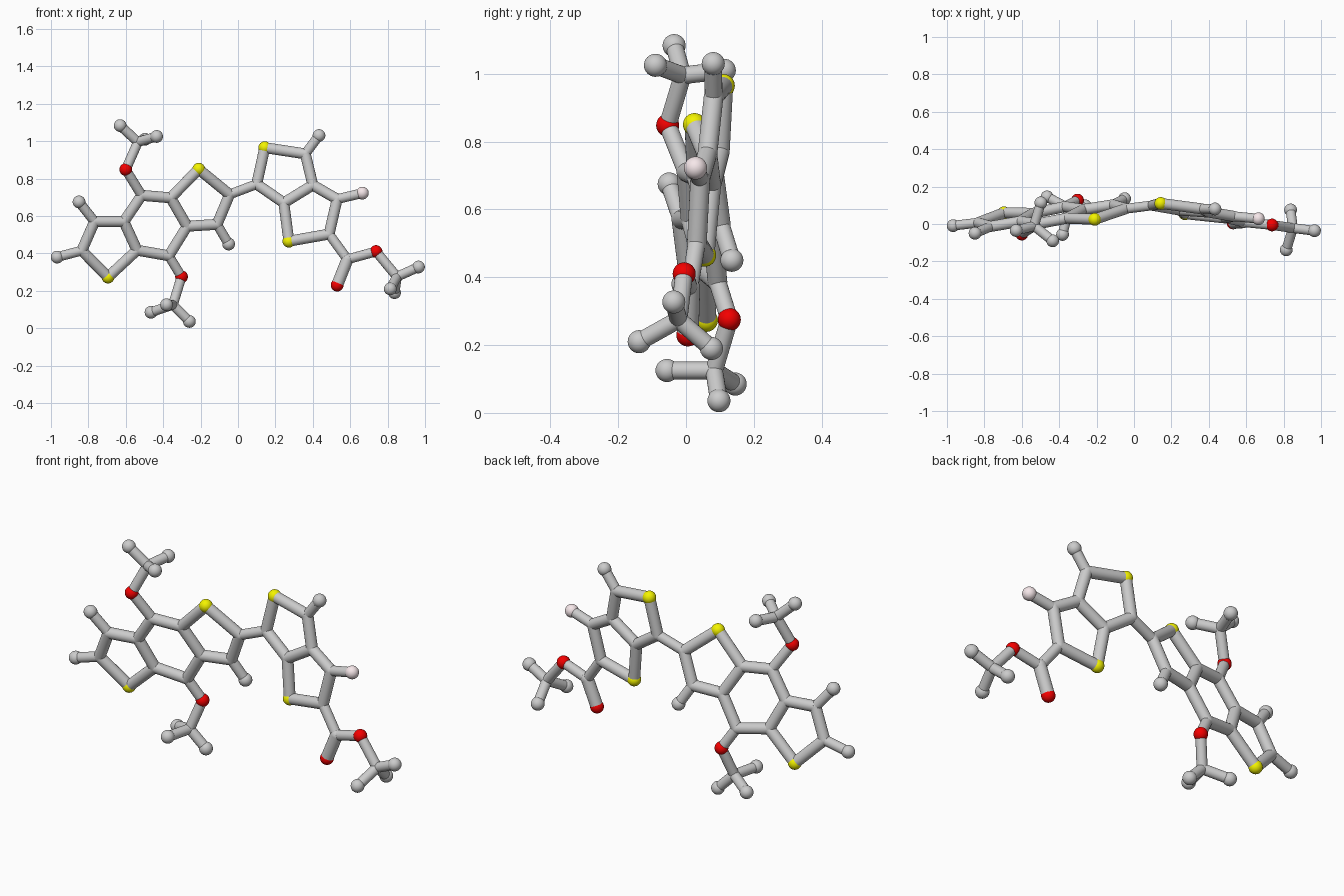
import bpy
from mathutils import Vector

if "Cube" in bpy.data.objects:
    bpy.data.objects.remove(bpy.data.objects["Cube"])

# Stick radii and end-ball radius
SINGLE, RING, DOUBLE, BALL = 0.026, 0.029, 0.032, 0.034


def colour(name, rgb):
    m = bpy.data.materials.new(name)
    m.diffuse_color = (*rgb, 1)
    m.use_nodes = True
    m.node_tree.nodes["Principled BSDF"].inputs["Base Color"].default_value = m.diffuse_color
    return m


MATS = {
    "sulphur": colour("yellow", (0.9, 0.9, 0.0)),
    "oxygen": colour("red", (0.9, 0.0, 0.0)),
    "fluorine": colour("pale_pink", (0.92, 0.8, 0.82)),
}
KINDS = {"S": "sulphur", "O": "oxygen", "F": "fluorine", "H": "hydrogen", "C": "carbon"}


# Each half of the molecule is a tilted flat sheet: y follows from x and z
def left_y(x, z):
    return 0.043 + 0.173 * (x + 0.452) - 0.206 * (z - 0.56)


def right_y(x, z):
    return 0.055 - 0.12 * (x - 0.272) + 0.079 * (z - 0.465)


LEFT = {
    "Ha": (-0.967, 0.38), "Hb": (-0.85, 0.675), "Ca": (-0.835, 0.415), "Cb": (-0.767, 0.57),
    "S1": (-0.695, 0.273), "Cc": (-0.61, 0.57), "Cd": (-0.54, 0.417), "Ce": (-0.515, 0.71),
    "Cf": (-0.37, 0.387), "Cg": (-0.36, 0.697), "Ch": (-0.272, 0.545), "S2": (-0.21, 0.85),
    "Ci": (-0.045, 0.715), "Cj": (-0.112, 0.555), "Hj": (-0.05, 0.45), "O2": (-0.302, 0.275),
}
RIGHT = {
    "Ck": (0.10, 0.77), "S3": (0.143, 0.965), "Cl": (0.36, 0.932), "Hl": (0.433, 1.03),
    "Cm": (0.40, 0.765), "Cn": (0.245, 0.67), "S4": (0.272, 0.465), "Co": (0.487, 0.503),
    "Cp": (0.53, 0.69), "F1": (0.665, 0.722), "Cq": (0.585, 0.368), "O3": (0.53, 0.23),
    "O4": (0.738, 0.41),
}
atoms = {n: Vector((x, left_y(x, z), z)) for n, (x, z) in LEFT.items()}
atoms.update({n: Vector((x, right_y(x, z), z)) for n, (x, z) in RIGHT.items()})
atoms["O1"] = Vector((-0.60, -0.054, 0.848))

# Bonds as chains of atom names
RING_CHAINS = ["Ca Cb Cc Cd S1 Ca", "Cc Ce Cg Ch Cf Cd", "Cg S2 Ci Cj Ch",
               "Ck S3 Cl Cm Cn Ck", "Cm Cp Co S4 Cn"]
SINGLE_CHAINS = ["Ca Ha", "Cb Hb", "Cj Hj", "Ce O1", "Cf O2", "Ci Ck", "Cl Hl",
                 "Cp F1", "Co Cq O4"]
chains = [(c, RING) for c in RING_CHAINS] + [(c, SINGLE) for c in SINGLE_CHAINS]
chains.append(("Cq O3", DOUBLE))

# Methyl ends: carbon followed by its three hydrogens
METHYLS = {
    "O1": [(-0.535, -0.01, 0.995), (-0.63, -0.035, 1.083), (-0.435, -0.09, 1.025), (-0.498, 0.113, 1.01)],
    "O2": [(-0.348, 0.083, 0.125), (-0.465, 0.145, 0.085), (-0.26, 0.097, 0.036), (-0.382, -0.056, 0.125)],
    "O4": [(0.85, -0.022, 0.275), (0.965, -0.036, 0.327), (0.837, 0.075, 0.19), (0.814, -0.138, 0.21)],
}
for o, pts in METHYLS.items():
    c = "Cme" + o
    atoms[c] = Vector(pts[0])
    chains.append((f"{o} {c}", SINGLE))
    for i, p in enumerate(pts[1:]):
        h = f"Hme{o}{i}"
        atoms[h] = Vector(p)
        chains.append((f"{c} {h}", SINGLE))


# Stick between two atoms
def stick(a, b, r):
    d = b - a
    bpy.ops.mesh.primitive_cylinder_add(vertices=24, radius=r, depth=d.length,
                                        location=(a + b) / 2,
                                        rotation=d.to_track_quat("Z", "Y").to_euler())
    bpy.context.object.name = "bond"
    bpy.ops.object.shade_smooth_by_angle()


joint = {}
for chain, r in chains:
    names = chain.split()
    for n in names:
        joint[n] = max(joint.get(n, 0), r)
    for a, b in zip(names, names[1:]):
        stick(atoms[a], atoms[b], r)

# Balls: carbons only round off the joint, all others stand slightly proud
for n, p in atoms.items():
    kind = KINDS[n[0]]
    r = joint[n] if kind == "carbon" else BALL
    bpy.ops.mesh.primitive_uv_sphere_add(segments=32, ring_count=16, radius=r, location=p)
    ob = bpy.context.object
    ob.name = kind + "_ball"
    bpy.ops.object.shade_smooth()
    if kind in MATS:
        ob.data.materials.append(MATS[kind])
